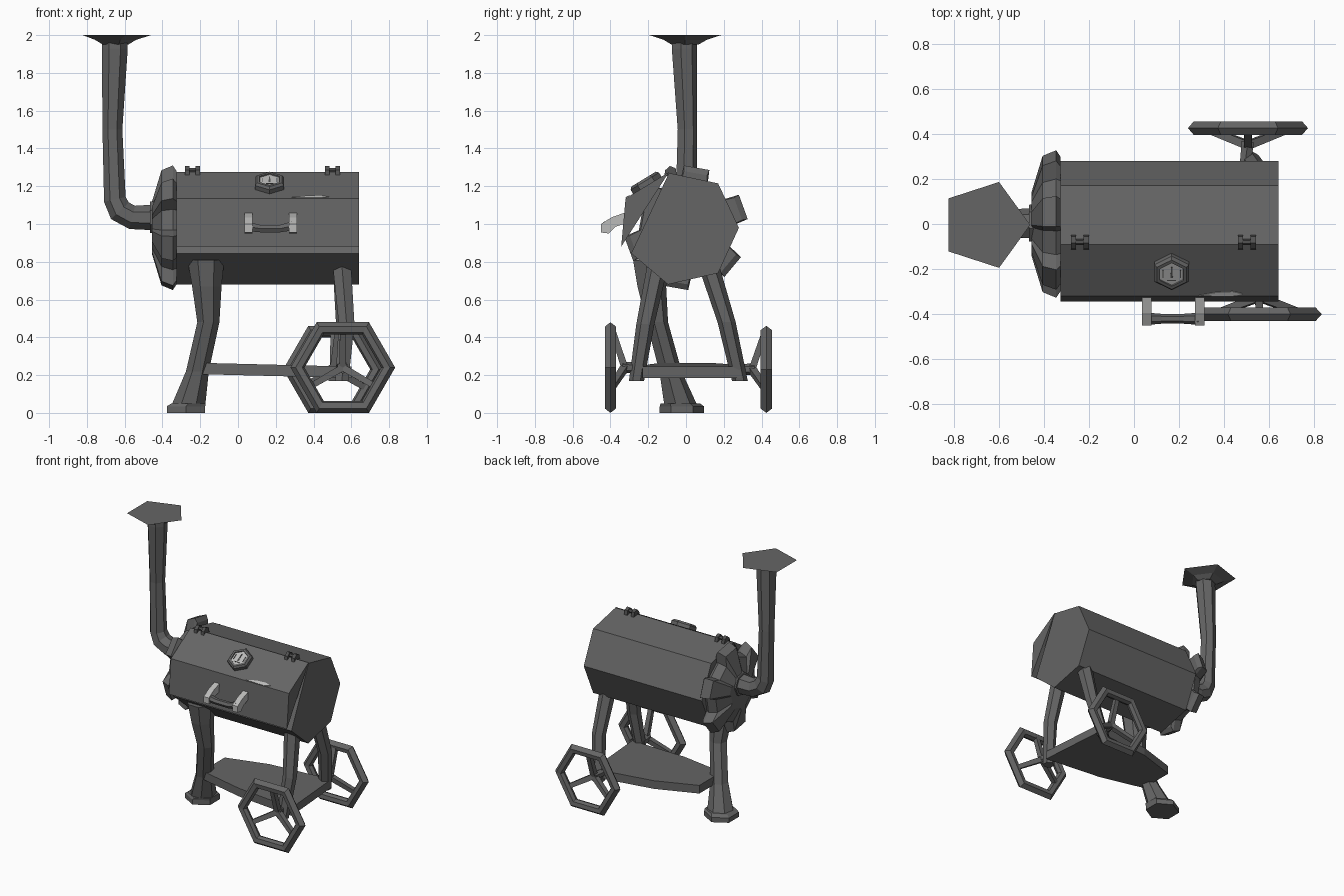
import bpy, bmesh, math
from mathutils import Vector as V

if "Cube" in bpy.data.objects:
    bpy.data.objects.remove(bpy.data.objects["Cube"])


def material(name, r, g, b):
    m = bpy.data.materials.new(name)
    m.diffuse_color = (r, g, b, 1)
    m.use_nodes = True
    m.node_tree.nodes["Principled BSDF"].inputs["Base Color"].default_value = m.diffuse_color
    return m


METAL = material("dark grey metal", 0.13, 0.13, 0.13)
DARK = material("darker hinge metal", 0.085, 0.085, 0.085)
LIGHT = material("light steel", 0.5, 0.5, 0.49)


def loft(name, rings, mat=METAL, closed=False):
    """Skin a list of equal-length point rings, flat faces, capped unless closed."""
    bm = bmesh.new()
    rows = [[bm.verts.new(p) for p in ring] for ring in rings]
    n = len(rows[0])
    pairs = list(zip(rows, rows[1:])) + ([(rows[-1], rows[0])] if closed else [])
    for a, b in pairs:
        for i in range(n):
            j = (i + 1) % n
            bm.faces.new((a[i], a[j], b[j], b[i]))
    if not closed:
        bm.faces.new(rows[0])
        bm.faces.new(rows[-1])
    bmesh.ops.recalc_face_normals(bm, faces=bm.faces)
    me = bpy.data.meshes.new(name)
    bm.to_mesh(me)
    bm.free()
    me.materials.append(mat)
    ob = bpy.data.objects.new(name, me)
    bpy.context.collection.objects.link(ob)
    return ob


def tube(name, path, n=6, mat=METAL, flat=False, start=0.0, ref=(0, 1, 0)):
    """Tube along (x, y, z, radius) points; flat keeps every ring horizontal."""
    pts = [V(p[:3]) for p in path]
    rings = []
    for i, p in enumerate(pts):
        t = V((0, 0, 1))
        if not flat:
            t = V()
            if i:
                t += (p - pts[i - 1]).normalized()
            if i < len(pts) - 1:
                t += (pts[i + 1] - p).normalized()
            t.normalize()
        r = V(ref)
        u = (r - t * t.dot(r)).normalized()
        v = t.cross(u)
        rings.append([p + path[i][3] * (u * math.cos(a) + v * math.sin(a))
                      for a in (start + math.tau * k / n for k in range(n))])
    return loft(name, rings, mat)


def prism_x(name, profile, x0, x1, mat=METAL):
    """Extrude a (y, z) profile along x."""
    return loft(name, [[(x, y, z) for y, z in profile] for x in (x0, x1)], mat)


# Barrel and the slightly open lid
prism_x("barrel", [(.28, .98), (.17, 1.215), (-.09, 1.27), (-.29, .845),
                   (-.095, .68), (.17, .74)], -.325, .64)
prism_x("lid", [(-.09, 1.275), (-.32, 1.135), (-.343, .88)], -.325, .64)

# Lobed flange at the left end
flange = []
for x, lobe, valley in ((-.325, .30, .24), (-.345, .33, .25), (-.405, .305, .23), (-.455, .14, .12)):
    ring = []
    for k in range(6):
        for off, r in ((-17, valley), (-12, lobe), (12, lobe), (17, valley)):
            a = math.radians(20 + 60 * k + off)
            ring.append((x, r * math.cos(a), .98 + r * math.sin(a)))
    flange.append(ring)
loft("flange", flange)

# Chimney
tube("chimney_collar", [(-.42, 0, 1.035, .09), (-.465, 0, 1.035, .085)], 7)
tube("chimney_pipe", [(-.44, 0, 1.035, .07), (-.56, 0, 1.035, .065), (-.625, 0, 1.07, .066),
                      (-.652, 0, 1.13, .06), (-.665, .005, 1.5, .054),
                      (-.652, -.012, 1.93, .07), (-.652, -.012, 1.96, .07)], 7)
tube("chimney_flare", [(-.655, -.005, 1.95, .075), (-.66, -.004, 1.975, .12), (-.66, -.004, 2, .2)],
     5, flat=True, start=-math.pi / 2)

# Thick left leg with foot
tube("left_leg", [(-.17, -.19, .81, .1), (-.165, -.185, .67, .08), (-.157, -.155, .48, .06),
                  (-.215, -.085, .22, .062), (-.26, -.035, .05, .09)], 7, flat=True)
tube("left_foot", [(-.262, -.03, .05, .105), (-.275, -.022, .035, .117), (-.275, -.022, 0, .117)],
     6, flat=True)

# Thin right legs
tube("front_right_leg", [(.55, -.15, .78, .056), (.575, -.215, .47, .048), (.55, -.262, .17, .04)],
     6, flat=True)
tube("back_right_leg", [(.55, .12, .78, .056), (.56, .215, .48, .048), (.515, .285, .17, .042)],
     6, flat=True)

# Shelf, sloping slightly down to the right
outline = [(-.2, -.13), (-.2, .13), (.1, .23), (.56, .29), (.6, -.23), (.15, -.2)]
loft("shelf", [[(x, y, z - .025 * x) for x, y in outline] for z in (.2, .26)])


# Hexagonal wheels with three dished spokes
def wheel(name, cx, cy, s, side):
    cz = .24 * s
    profile = [(.277, 0), (.25, -.03), (.215, -.025), (.203, 0), (.215, .025), (.25, .03)]
    rings = []
    for k in range(6):
        a = math.radians(60 * k)
        rings.append([(cx + s * r * math.cos(a), cy + y, cz + s * r * math.sin(a)) for r, y in profile])
    loft(name + "_rim", rings, closed=True)
    hub = cy - side * .075
    for k in range(3):
        a = math.radians(90 + 120 * k)
        d = .2 * s
        tube(f"{name}_spoke_{k + 1}",
             [(cx, hub, cz, .026),
              (cx + d * math.cos(a), cy - side * .01, cz + d * math.sin(a), .022)], 4, start=math.pi / 4)
    tube(name + "_axle", [(cx, hub + side * .015, cz, .032), (cx - .015, side * .25, cz, .026)],
         6, ref=(0, 0, 1))


wheel("front_wheel", .555, -.4, 1.0, -1)
wheel("back_wheel", .505, .425, .96, 1)

# Lid handle: two light brackets and a sagging dark bar
bracket = [(-.325, 1.06), (-.395, 1.035), (-.45, 1.0), (-.45, .955), (-.41, .95),
           (-.375, .985), (-.33, 1.0)]
for name, x in (("left_handle_bracket", .035), ("right_handle_bracket", .27)):
    prism_x(name, bracket, x, x + .042, LIGHT)
tube("handle_bar", [(.06, -.42, .985, .027), (.12, -.42, .975, .022), (.22, -.42, .975, .022),
                    (.29, -.42, .99, .027)], 6)

# Frame of the sloped upper lid panel
SLOPE = V((0, .23, .14)).normalized()
NORMAL = V((0, -.14, .23)).normalized()


def on_lid(x, up, out, origin=V((.167, -.205, 1.205))):
    return origin + V((x, 0, 0)) + SLOPE * up + NORMAL * out


def hexagon(r, out):
    return [on_lid(r * math.sin(k * math.pi / 3), r * math.cos(k * math.pi / 3), out) for k in range(6)]


def lid_plate(name, points, out, mat):
    return loft(name, [[on_lid(x, u, o) for x, u in points] for o in (out - .004, out)], mat)


# Thermometer: bezel, dial, needle and scale marks
loft("thermometer_bezel", [hexagon(.088, -.01), hexagon(.088, .025), hexagon(.076, .038),
                           hexagon(.06, .038), hexagon(.058, .028)])
loft("thermometer_dial", [hexagon(.06, .02), hexagon(.06, .031)], LIGHT)
lid_plate("thermometer_needle", [(-.005, -.02), (.005, -.02), (.003, .035), (-.003, .035)], .034, DARK)
for side, name in ((-1, "left"), (1, "right")):
    lid_plate(f"thermometer_{name}_mark",
              [(side * .036, -.02), (side * .041, -.02), (side * .041, .02), (side * .036, .02)], .034, DARK)
lid_plate("thermometer_lower_mark", [(-.02, -.036), (.02, -.036), (.02, -.031), (-.02, -.031)], .034, DARK)

# Bright worn patch along the lid crease
lid_plate("worn_patch", [(.12, -.129), (.2, -.112), (.27, -.108), (.315, -.12), (.27, -.133), (.2, -.133)],
          .005, LIGHT)

# Hinges: a pin with a knuckle at each end
for side, x in (("left", -.24), ("right", .5)):
    tube(side + "_hinge_pin", [(x - .04, -.08, 1.285, .014), (x + .04, -.08, 1.285, .014)], 6, DARK)
    for k, dx in enumerate((-.028, .028)):
        prism_x(f"{side}_hinge_knuckle_{k + 1}",
                [(-.115, 1.255), (-.11, 1.285), (-.085, 1.307), (-.055, 1.295), (-.048, 1.255)],
                x + dx - .012, x + dx + .012, DARK)
